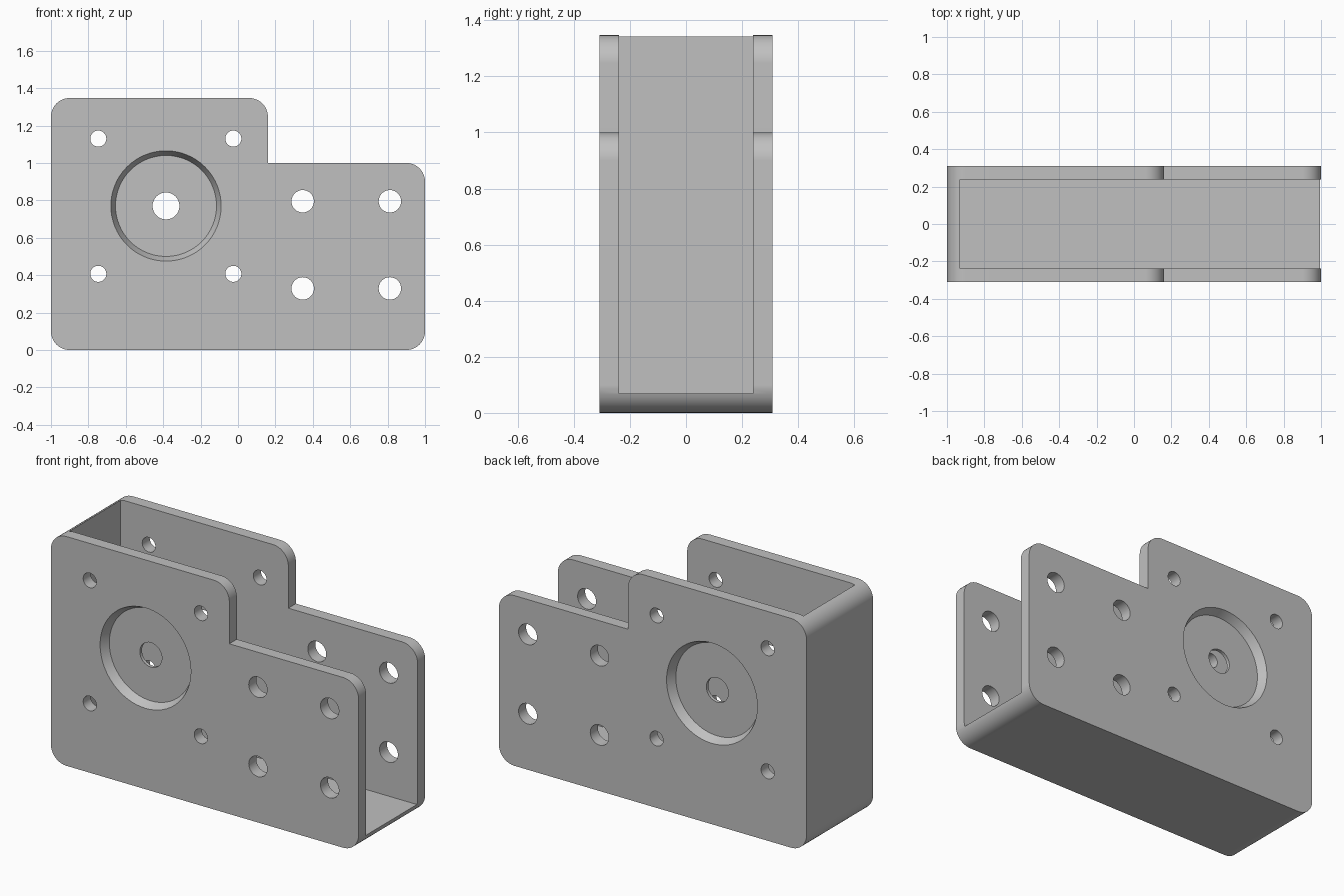
import bpy, bmesh
from math import pi, sin, cos
from mathutils import Matrix, Vector

cube = bpy.data.objects.get("Cube")
if cube:
    bpy.data.objects.remove(cube, do_unlink=True)

# Single plain grey
grey = bpy.data.materials.new("grey_metal")
grey.use_nodes = True
colour = (0.53, 0.53, 0.53, 1)
grey.diffuse_color = colour
grey.node_tree.nodes["Principled BSDF"].inputs["Base Color"].default_value = colour

HEIGHT, HALF_DEPTH, WALL, CORNER = 1.347, 0.309, 0.07, 0.1


def make_object(name, bm):
    bmesh.ops.recalc_face_normals(bm, faces=bm.faces)
    mesh = bpy.data.meshes.new(name)
    bm.to_mesh(mesh)
    bm.free()
    mesh.materials.append(grey)
    obj = bpy.data.objects.new(name, mesh)
    bpy.context.collection.objects.link(obj)
    return obj


def rounded_outline(corners, steps=10):
    """Round each (x, z, radius) corner of an outline."""
    points = []
    for i, (x, z, r) in enumerate(corners):
        p = Vector((x, z))
        if r == 0:
            points.append(p)
            continue
        a = (Vector(corners[i - 1][:2]) - p).normalized()
        b = (Vector(corners[(i + 1) % len(corners)][:2]) - p).normalized()
        centre = p + (a + b) * r
        for s in range(steps + 1):
            t = s / steps * pi / 2
            points.append(centre - b * r * cos(t) - a * r * sin(t))
    return points


def extrude_outline(name, points, y0, y1):
    bm = bmesh.new()
    face = bm.faces.new([bm.verts.new((p.x, y0, p.y)) for p in points])
    out = bmesh.ops.extrude_face_region(bm, geom=[face])
    moved = [v for v in out["geom"] if isinstance(v, bmesh.types.BMVert)]
    bmesh.ops.translate(bm, verts=moved, vec=(0, y1 - y0, 0))
    return make_object(name, bm)


def cylinder(name, x, z, y, length, r_low, r_high, sides):
    """Round cutter along y; r_low is the radius at the -y end."""
    bm = bmesh.new()
    bmesh.ops.create_cone(bm, cap_ends=True, segments=sides,
                          radius1=r_low, radius2=r_high, depth=length)
    turn = Matrix.Translation((x, y, z)) @ Matrix.Rotation(-pi / 2, 4, 'X')
    bmesh.ops.transform(bm, matrix=turn, verts=bm.verts)
    return make_object(name, bm)


def cut(target, cutter):
    mod = target.modifiers.new("cut", 'BOOLEAN')
    mod.operation, mod.solver, mod.object = 'DIFFERENCE', 'EXACT', cutter
    bpy.context.view_layer.objects.active = target
    bpy.ops.object.modifier_apply(modifier=mod.name)
    bpy.data.objects.remove(cutter, do_unlink=True)


# Stepped body with rounded corners
outline = rounded_outline([
    (-1, 0, CORNER), (1, 0, CORNER), (1, 1, CORNER), (0.16, 1, 0),
    (0.16, HEIGHT, CORNER), (-1, HEIGHT, CORNER)])
bracket = extrude_outline("stepped_bracket", outline, -HALF_DEPTH, HALF_DEPTH)

# Channel open at the top and the left end
x0, z0, inner = -1 + WALL, WALL, HALF_DEPTH - WALL
channel = [Vector(p) for p in ((x0, z0), (1.5, z0), (1.5, 2), (x0, 2))]
cut(bracket, extrude_outline("channel_cutter", channel, -inner, inner))

# Tapered round recess in each side plate
RX, RZ, DEPTH, TAPER = -0.385, 0.77, 0.05, 0.025
for side in (-1, 1):
    wide, narrow = 0.295 + TAPER, 0.27
    radii = (wide, narrow) if side < 0 else (narrow, wide)
    cut(bracket, cylinder("recess_cutter", RX, RZ, side * HALF_DEPTH,
                          2 * DEPTH, *radii, 64))

# Through holes: shaft, small fixings, large fixings
holes = [(RX, RZ, 0.072)]
holes += [(x, z, 0.043) for x in (-0.747, -0.025) for z in (0.407, 1.13)]
holes += [(x, z, 0.06) for x in (0.346, 0.812) for z in (0.329, 0.795)]
for x, z, r in holes:
    cut(bracket, cylinder("hole_cutter", x, z, 0, 1, r, r, 32))

# Smooth the round surfaces, keep flat faces flat
bpy.ops.object.select_all(action='DESELECT')
bracket.select_set(True)
bpy.context.view_layer.objects.active = bracket
bpy.ops.object.shade_smooth_by_angle(angle=pi / 6)
weighted = bracket.modifiers.new("weighted_normals", 'WEIGHTED_NORMAL')
weighted.keep_sharp = True
